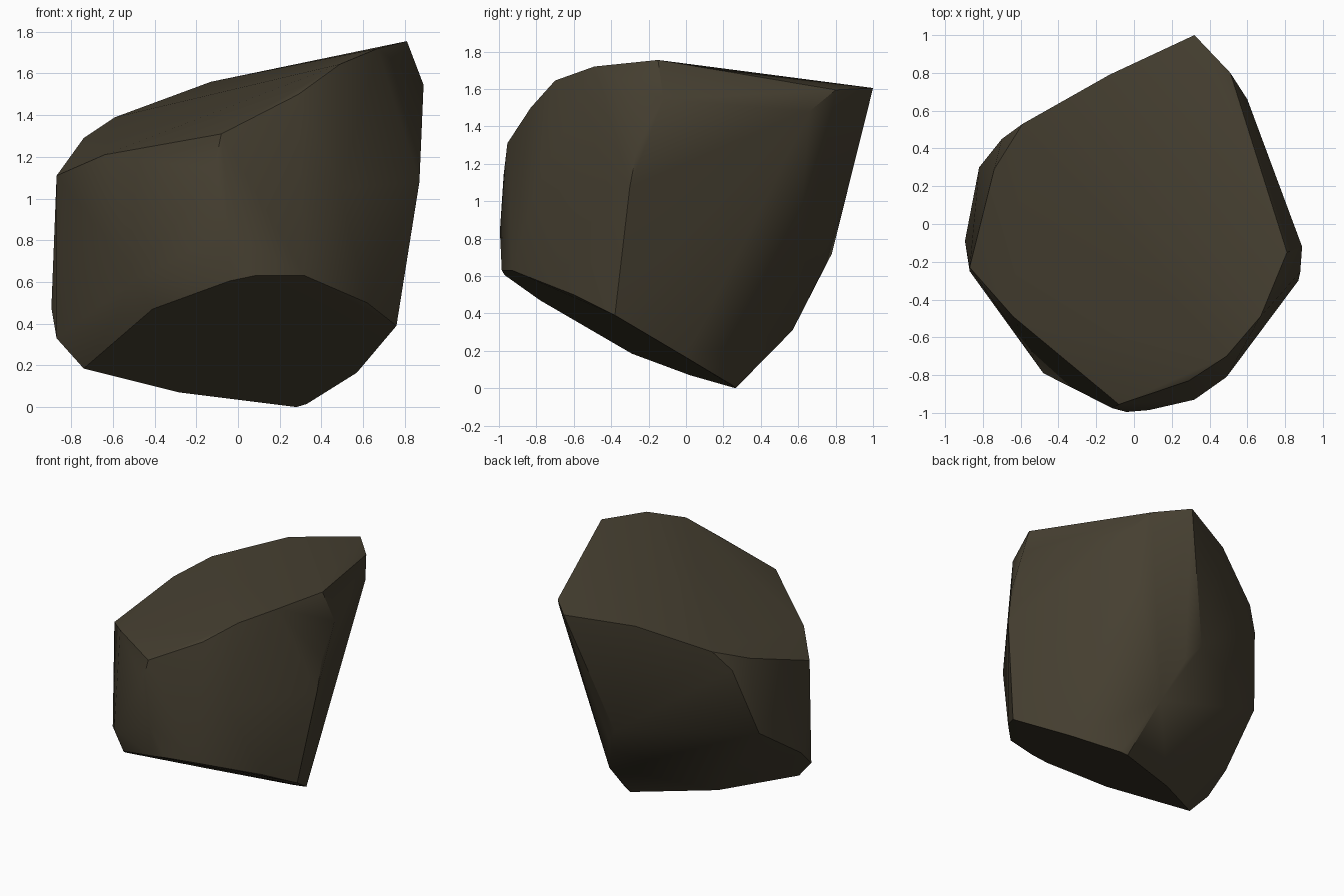
import bpy, bmesh, math

if "Cube" in bpy.data.objects:
    bpy.data.objects.remove(bpy.data.objects["Cube"])

# Corner points of the boulder, grouped by the facet they outline
top_rim = [(.81, -.15, 1.755), (.51, .80, 1.595), (.32, 1.0, 1.605), (-.13, .79, 1.56),
           (-.59, .53, 1.39), (-.74, .29, 1.29), (-.87, -.23, 1.11), (-.64, -.49, 1.21),
           (-.08, -.955, 1.31), (.29, -.83, 1.50), (.49, -.70, 1.645), (.67, -.49, 1.72)]
right_bevel = [(.89, -.12, 1.545), (.60, .66, 1.48), (.88, -.255, 1.31), (.87, -.30, 1.08)]
under_rim = [(-.74, -.29, .185), (-.41, -.78, .47), (-.04, -.97, .605), (.08, -.985, .63),
             (.32, -.93, .63), (.62, -.60, .50), (.76, -.38, .39), (.57, 0, .165),
             (.33, .25, .015), (.28, .265, 0), (-.28, .02, .07)]
front_side = [(-.115, -.975, 1.14), (-.04, -.995, .84), (-.48, -.79, .62), (.49, -.81, 1.05)]
back_side = [(-.87, -.25, .33), (-.895, -.09, .475), (-.82, .30, .75), (-.70, .45, 1.25),
             (.24, .57, .31), (.14, .715, .60), (.05, .78, .72)]

# Wrap the points in a tight faceted skin
bm = bmesh.new()
for p in top_rim + right_bevel + under_rim + front_side + back_side:
    bm.verts.new(p)
res = bmesh.ops.convex_hull(bm, input=bm.verts[:])
loose = {v for v in res["geom_interior"] + res["geom_unused"]
         if isinstance(v, bmesh.types.BMVert)}
bmesh.ops.delete(bm, geom=list(loose), context='VERTS')
bmesh.ops.recalc_face_normals(bm, faces=bm.faces[:])

mesh = bpy.data.meshes.new("boulder")
bm.to_mesh(mesh)
bm.free()
rock = bpy.data.objects.new("boulder", mesh)
bpy.context.collection.objects.link(rock)

# Dark brown stone
stone = bpy.data.materials.new("dark brown stone")
stone.diffuse_color = (.062, .051, .031, 1)
stone.use_nodes = True
stone.node_tree.nodes["Principled BSDF"].inputs["Base Color"].default_value = stone.diffuse_color
mesh.materials.append(stone)

# Soft facets with crisp main ridges
bpy.context.view_layer.objects.active = rock
rock.select_set(True)
bpy.ops.object.shade_smooth_by_angle(angle=math.radians(35))
